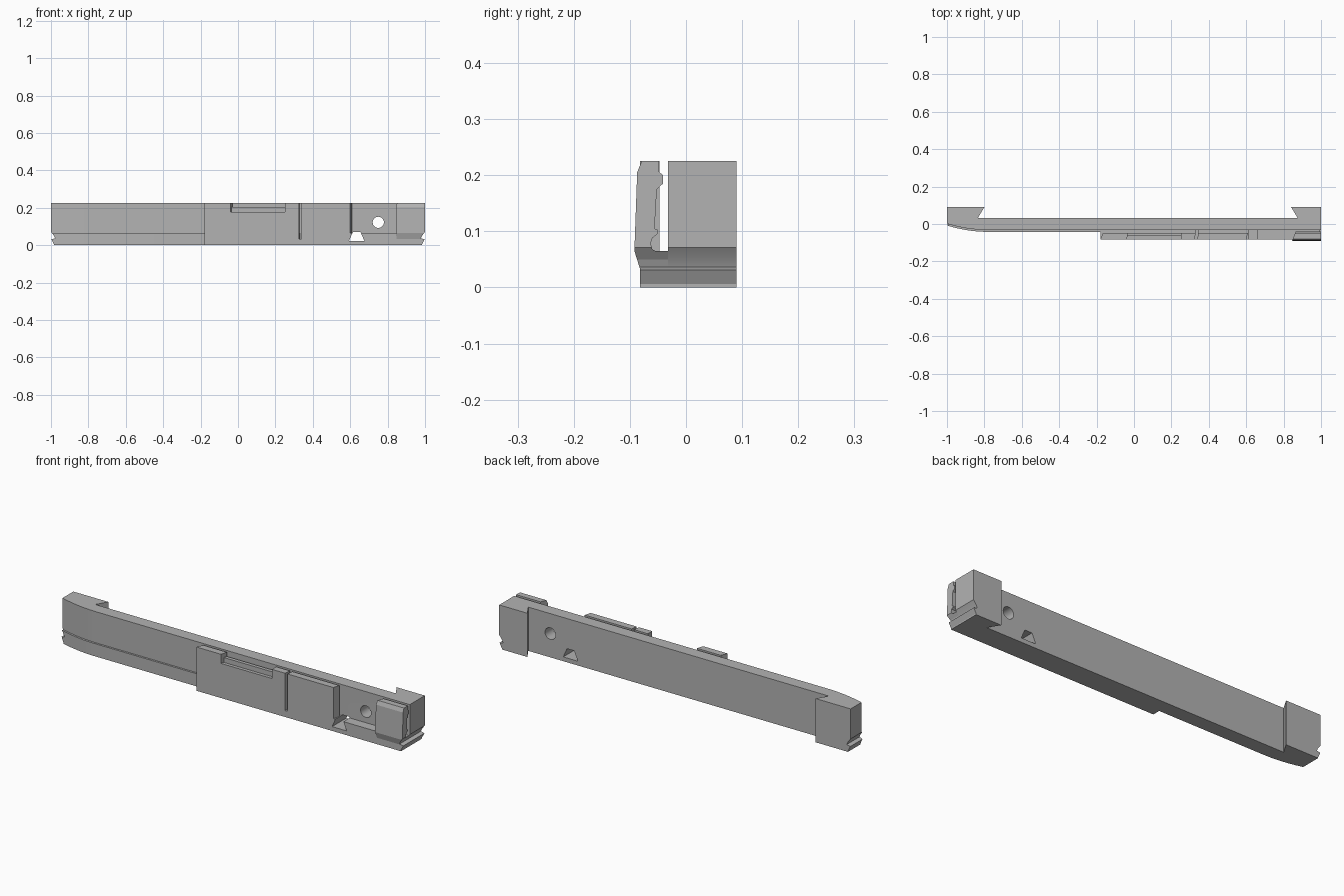
import bpy, bmesh, math
from mathutils import Vector

cube = bpy.data.objects.get("Cube")
if cube:
    bpy.data.objects.remove(cube, do_unlink=True)

grey = bpy.data.materials.new("plain_grey")
grey.use_nodes = True
grey.diffuse_color = (0.45, 0.45, 0.45, 1)
grey.node_tree.nodes["Principled BSDF"].inputs["Base Color"].default_value = grey.diffuse_color

# Which profile coordinate goes where for an extrusion along each axis
PLACE = {"x": lambda u, v, w: Vector((w, u, v)),
         "y": lambda u, v, w: Vector((u, w, v)),
         "z": lambda u, v, w: Vector((u, v, w))}


def prism(name, axis, profile, start, end, shear=0):
    """Extrude a closed profile along an axis; shear slants the start end."""
    place = PLACE[axis]
    bm = bmesh.new()
    low = [bm.verts.new(place(u, v, start + shear * (u + 0.09))) for u, v in profile]
    high = [bm.verts.new(place(u, v, end)) for u, v in profile]
    bm.faces.new(low)
    bm.faces.new(high)
    for i in range(len(profile)):
        j = (i + 1) % len(profile)
        bm.faces.new((low[i], low[j], high[j], high[i]))
    bmesh.ops.recalc_face_normals(bm, faces=bm.faces)
    mesh = bpy.data.meshes.new(name)
    bm.to_mesh(mesh)
    bm.free()
    mesh.materials.append(grey)
    obj = bpy.data.objects.new(name, mesh)
    bpy.context.collection.objects.link(obj)
    return obj


def rect(a, b, c, d):
    return [(a, c), (b, c), (b, d), (a, d)]


def cut(obj, *cutters):
    """Subtract the cutters and apply the result."""
    bpy.context.view_layer.objects.active = obj
    for c in cutters:
        c.hide_render = True
        mod = obj.modifiers.new("cut", "BOOLEAN")
        mod.operation, mod.solver, mod.object = "DIFFERENCE", "EXACT", c
        bpy.ops.object.modifier_apply(modifier=mod.name)


TOP, SHELF, FRONT, PLATE = 0.225, 0.065, -0.032, -0.082

# Curved nose on the front of the left end
STEPS = 10
nose = []
for i in range(STEPS + 1):
    t = i / STEPS
    nose.append((-1 + 0.22 * t, FRONT + 0.034 * (1 - t) ** 2))

# Main bar with dovetailed end blocks
body = prism("main_bar", "z", nose + [
    (1, FRONT), (1, 0.09), (0.84, 0.09), (0.875, 0.032),
    (-0.835, 0.032), (-0.80, 0.09), (-1, 0.09)], 0, TOP)

# Raised lower band, following the nose
band_path = nose + [(-0.18, FRONT)]
band = prism("lower_band", "z",
             [(x, y - 0.01) for x, y in band_path] + band_path[::-1], 0, SHELF)

# Wide base shelf below the front plate
shelf = prism("front_shelf", "z", rect(-0.18, 1, PLATE, FRONT), 0, SHELF)

# Front plate with slanted ends, standing clear of the bar
plate = prism("front_plate", "z",
              [(-0.18, PLATE), (0.6, PLATE), (0.61, -0.047), (-0.165, -0.047)],
              SHELF, TOP)

# End clip with a hooked inner side
clip = prism("end_clip", "x", [
    (-0.082, 0.033), (-0.092, 0.065), (-0.087, 0.205), (-0.079, TOP),
    (-0.048, TOP), (-0.048, 0.206), (-0.041, 0.2), (-0.041, 0.185),
    (-0.052, 0.175), (-0.056, 0.105), (-0.051, 0.103), (-0.051, 0.095),
    (-0.06, 0.088), (-0.063, 0.078), (-0.06, 0.068), (-0.055, SHELF),
    (PLATE, SHELF)], 0.845, 1, shear=0.4)

# Cutters: end grooves, round hole, tapered hole, notch and slots
groove = [(0.985, -0.01), (0.985, 0.006), (0.998, 0.031), (0.978, 0.036),
          (0.984, 0.05), (1.003, 0.075), (1.05, 0.075), (1.05, -0.01)]
right_groove = prism("cut_right_groove", "y", groove, -0.2, 0.2)
left_groove = prism("cut_left_groove", "y", [(-x, z) for x, z in groove], -0.2, 0.2)
circle = [(0.75 + 0.03 * math.cos(a * math.pi / 16),
           0.122 + 0.03 * math.sin(a * math.pi / 16)) for a in range(32)]
round_hole = prism("cut_round_hole", "y", circle, -0.2, 0.2)
wedge = prism("cut_tapered_hole", "y",
              [(0.593, 0.022), (0.676, 0.022), (0.655, 0.07), (0.614, 0.07)], -0.2, 0.2)
notch = prism("cut_notch", "z",
              [(-0.045, -0.1), (0.25, -0.1), (0.25, -0.04), (-0.028, -0.04)], 0.178, 0.3)
slot = prism("cut_slot", "z",
             [(0.323, -0.1), (0.337, -0.1), (0.345, FRONT), (0.331, FRONT)], 0.033, 0.3)

cut(body, right_groove, left_groove, round_hole, wedge)
cut(band, left_groove)
cut(shelf, right_groove, wedge, slot)
cut(plate, notch, slot)
cut(clip, right_groove)

# Thin rail along the notch
prism("notch_rail", "z", rect(-0.035, 0.25, -0.065, -0.047), 0.178, 0.203)

for c in (right_groove, left_groove, round_hole, wedge, notch, slot):
    bpy.data.objects.remove(c, do_unlink=True)

# Smooth the curved nose and hole, keep the edges sharp
bpy.ops.object.select_all(action="DESELECT")
for obj in (body, band):
    obj.select_set(True)
bpy.context.view_layer.objects.active = body
bpy.ops.object.shade_smooth_by_angle(angle=math.radians(25))
